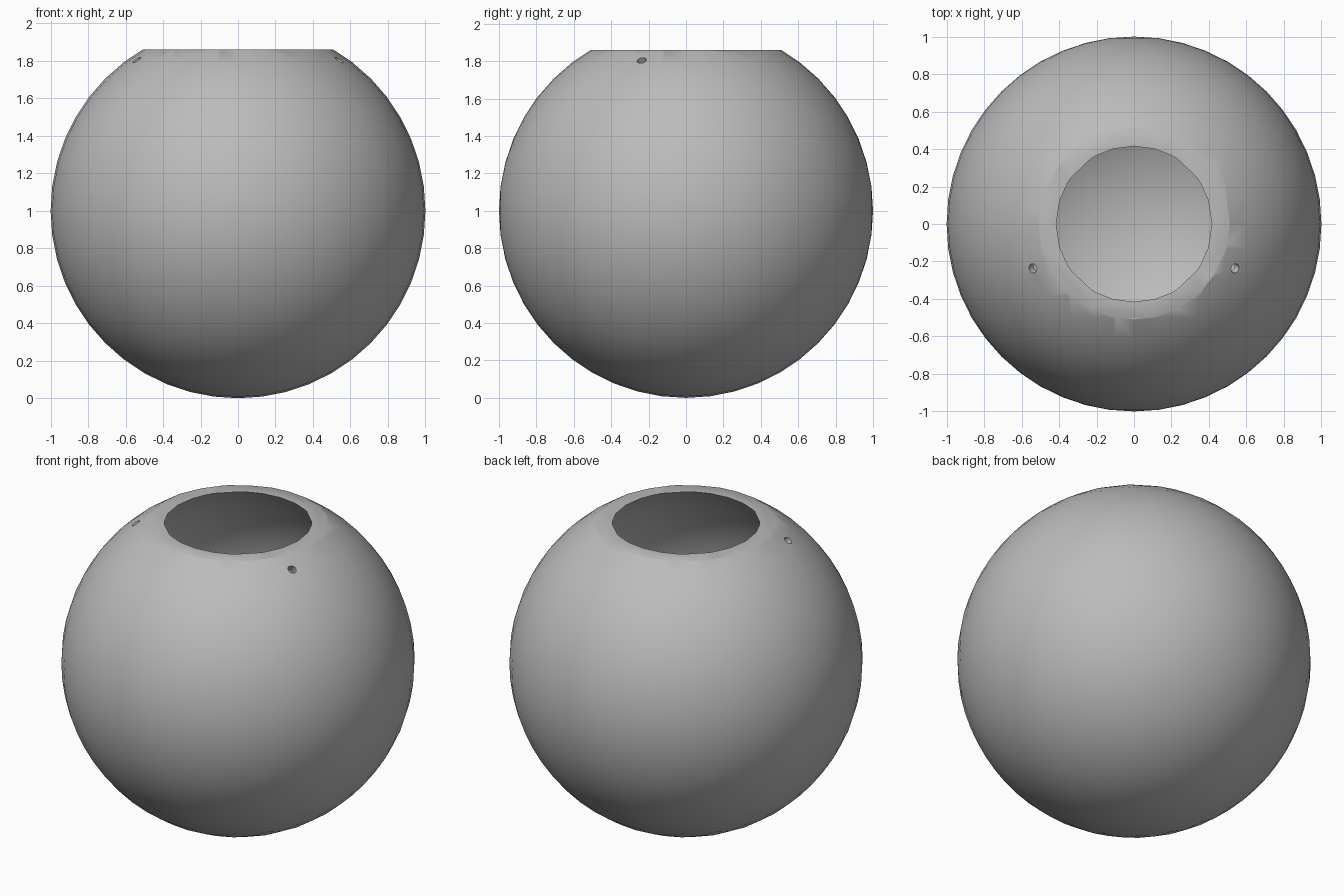
import bpy
import math
from mathutils import Vector

cube = bpy.data.objects.get("Cube")
if cube:
    bpy.data.objects.remove(cube, do_unlink=True)

RADIUS, INNER, RIM_Z = 1.0, 0.957, 1.86
CENTRE = Vector((0, 0, RADIUS))

grey = bpy.data.materials.new("plain grey")
grey.use_nodes = True
grey.diffuse_color = (0.5, 0.5, 0.5, 1)
grey.node_tree.nodes["Principled BSDF"].inputs["Base Color"].default_value = (0.5, 0.5, 0.5, 1)


def sphere(name, radius):
    # Poles lie on the y axis
    bpy.ops.mesh.primitive_uv_sphere_add(
        segments=48, ring_count=24, radius=radius,
        location=CENTRE, rotation=(math.pi / 2, 0, 0))
    obj = bpy.context.object
    obj.name = name
    obj.data.materials.append(grey)
    return obj


def carve(target, cutter):
    # Subtract the cutter, then discard it
    cutter.hide_render = True
    mod = target.modifiers.new("carve", 'BOOLEAN')
    mod.operation = 'DIFFERENCE'
    mod.solver = 'EXACT'
    mod.object = cutter
    bpy.context.view_layer.objects.active = target
    bpy.ops.object.modifier_apply(modifier=mod.name)
    bpy.data.objects.remove(cutter, do_unlink=True)


# Hollow round shell
shell = sphere("round_shell", RADIUS)
carve(shell, sphere("hollow_cutter", INNER))

# Flat rim around the open top
bpy.ops.mesh.primitive_cube_add(size=2.4, location=(0, 0, RIM_Z + 1.2))
bpy.context.object.data.materials.append(grey)
carve(shell, bpy.context.object)

# Pair of small hanging holes drilled towards the centre
for side in (-1, 1):
    aim = Vector((side * 0.54, -0.237, 0.805)).normalized()
    bpy.ops.mesh.primitive_cylinder_add(
        vertices=24, radius=0.025, depth=0.3, location=CENTRE + aim,
        rotation=aim.to_track_quat('Z', 'Y').to_euler())
    bpy.context.object.data.materials.append(grey)
    carve(shell, bpy.context.object)

# Smooth walls with crisp rim and hole edges
bpy.ops.object.select_all(action='DESELECT')
shell.select_set(True)
bpy.context.view_layer.objects.active = shell
bpy.ops.object.shade_smooth_by_angle(angle=math.radians(30))
